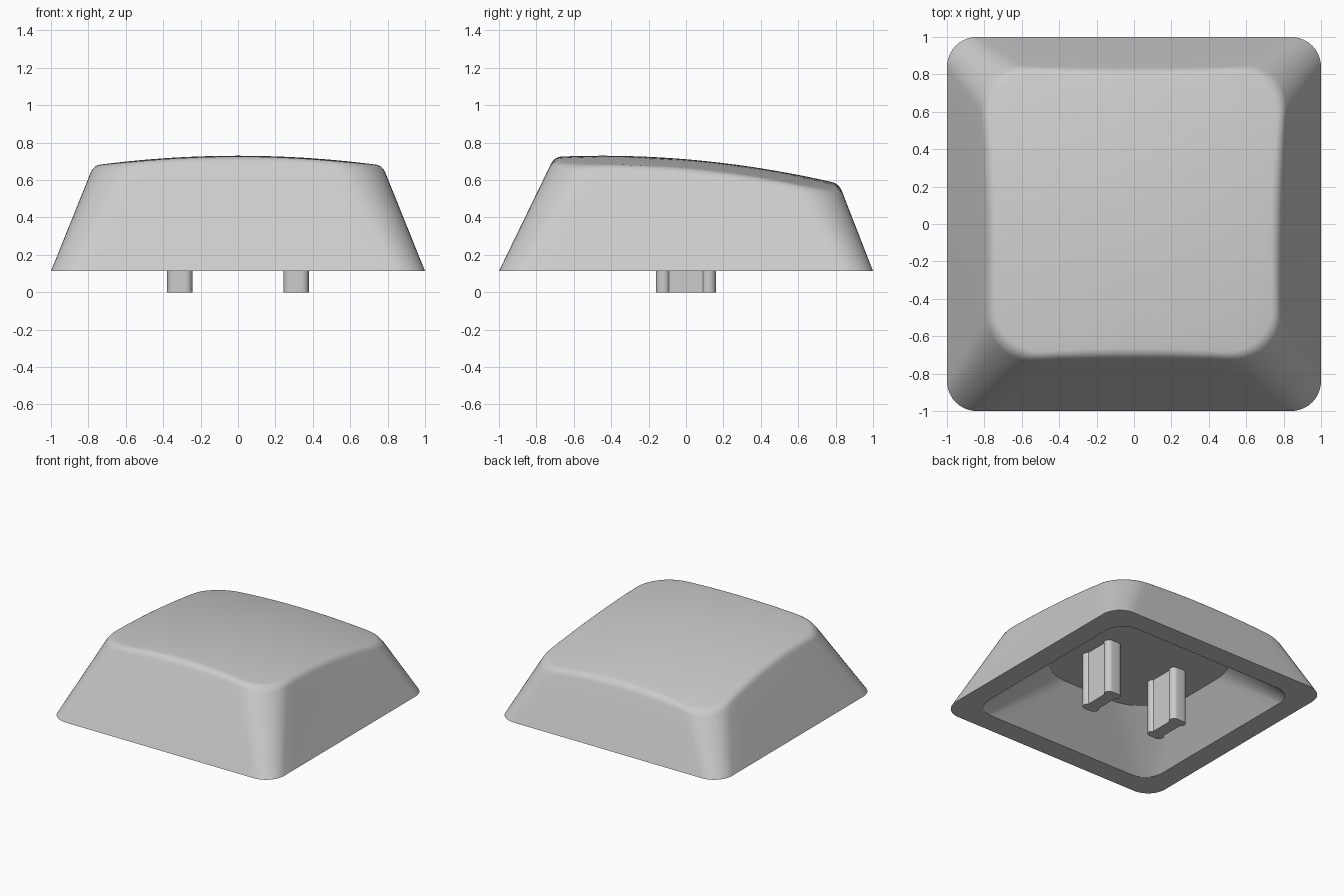
import bpy
import bmesh
import math
from mathutils import Vector

if "Cube" in bpy.data.objects:
    bpy.data.objects.remove(bpy.data.objects["Cube"], do_unlink=True)

ARC, SIDE = 10, 12            # segments per corner and per straight edge
BASE, REF = 0.113, 0.66       # height of the skirt edge and of the upper outline
CEILING = 0.435
CENTRE = Vector((0, 0.05))

grey = bpy.data.materials.new("light grey plastic")
grey.use_nodes = True
colour = (0.6, 0.6, 0.6, 1)
grey.diffuse_color = colour
grey.node_tree.nodes["Principled BSDF"].inputs["Base Color"].default_value = colour


def outline(half, front, back, r):
    """Rounded rectangle with evenly divided corners and sides."""
    centres = [(half - r, back - r), (r - half, back - r),
               (r - half, front + r), (half - r, front + r)]
    arcs = []
    for c, (x, y) in enumerate(centres):
        angles = [(c + k / ARC) * math.pi / 2 for k in range(ARC + 1)]
        arcs.append([Vector((x + r * math.cos(a), y + r * math.sin(a))) for a in angles])
    points = []
    for c in range(4):
        start, end = arcs[c][-1], arcs[(c + 1) % 4][0]
        points += arcs[c] + [start.lerp(end, k / SIDE) for k in range(1, SIDE)]
    return points


def top_height(p):
    """Gently domed top that falls away to the back."""
    return 0.73 - 0.087 * p.x ** 2 - 0.093 * (p.y + 0.45) ** 2


def flat(points, z):
    return [p.to_3d() + Vector((0, 0, z)) for p in points]


def on_top(p):
    return Vector((p.x, p.y, top_height(p)))


def finish(bm, name, angle=30):
    bmesh.ops.recalc_face_normals(bm, faces=bm.faces)
    mesh = bpy.data.meshes.new(name)
    bm.to_mesh(mesh)
    bm.free()
    obj = bpy.data.objects.new(name, mesh)
    bpy.context.collection.objects.link(obj)
    mesh.materials.append(grey)
    bpy.ops.object.select_all(action="DESELECT")
    obj.select_set(True)
    bpy.context.view_layer.objects.active = obj
    bpy.ops.object.shade_smooth_by_angle(angle=math.radians(angle))


def loft(rings, name):
    """Skin a chain of equal rings and cap both ends."""
    bm = bmesh.new()
    loops = [[bm.verts.new(p) for p in ring] for ring in rings]
    for a, b in zip(loops, loops[1:]):
        for i in range(len(a)):
            j = (i + 1) % len(a)
            bm.faces.new((a[i], a[j], b[j], b[i]))
    bm.faces.new(loops[0])
    bm.faces.new(loops[-1])
    finish(bm, name)


# Sloping outer walls, carried up until they meet the domed top;
# the upper outline narrows slightly towards the back
lower = outline(1, -1, 1, 0.16)
upper = [Vector((p.x * (1 - 0.022 * (p.y + 0.5)), p.y))
         for p in outline(0.78, -0.735, 0.787, 0.26)]


def wall_point(i, z):
    p = lower[i].lerp(upper[i], (z - BASE) / (REF - BASE))
    return Vector((p.x, p.y, z))


rim, below, inset = [], [], []
for i in range(len(lower)):
    z = REF
    for _ in range(12):
        z = top_height(wall_point(i, z))
    rim.append(wall_point(i, z))
    below.append(wall_point(i, z - 0.04))
    flat_rim = rim[-1].to_2d()
    inset.append(flat_rim + (CENTRE - flat_rim).normalized() * 0.042)

rings = [flat(outline(0.61, -0.52, 0.62, 0.41), CEILING),
         flat(outline(0.83, -0.83, 0.83, 0.16), BASE),
         flat(lower, BASE)]
for t in (0.25, 0.5, 0.75):
    rings.append([a.lerp(b, t) for a, b in zip(flat(lower, BASE), below)])

# Rounded shoulder between walls and top
for k in range(9):
    t = k / 8
    rings.append([a.lerp(b, t).lerp(b.lerp(on_top(c), t), t)
                  for a, b, c in zip(below, rim, inset)])

# Domed top
for k in range(1, 13):
    rings.append([on_top(p.lerp(CENTRE, k / 12.2)) for p in inset])
loft(rings, "cap_shell")

# Two stem prongs with a flat waist between bulging rounded ends
quarter = [(0.05, 0.0)]
quarter += [(0.0295 + 0.038 * math.cos(a), 0.122 + 0.038 * math.sin(a))
            for a in (math.radians(-57 + 14.7 * k) for k in range(11))]
half = quarter + [(-x, y) for x, y in reversed(quarter)]
section = half + [(-x, -y) for x, y in half[1:-1]]
for name, x in (("left_stem", 0.311), ("right_stem", -0.311)):
    points = [Vector((x + px, py)) for px, py in section]
    loft([flat(points, 0), flat(points, CEILING + 0.03)], name)
